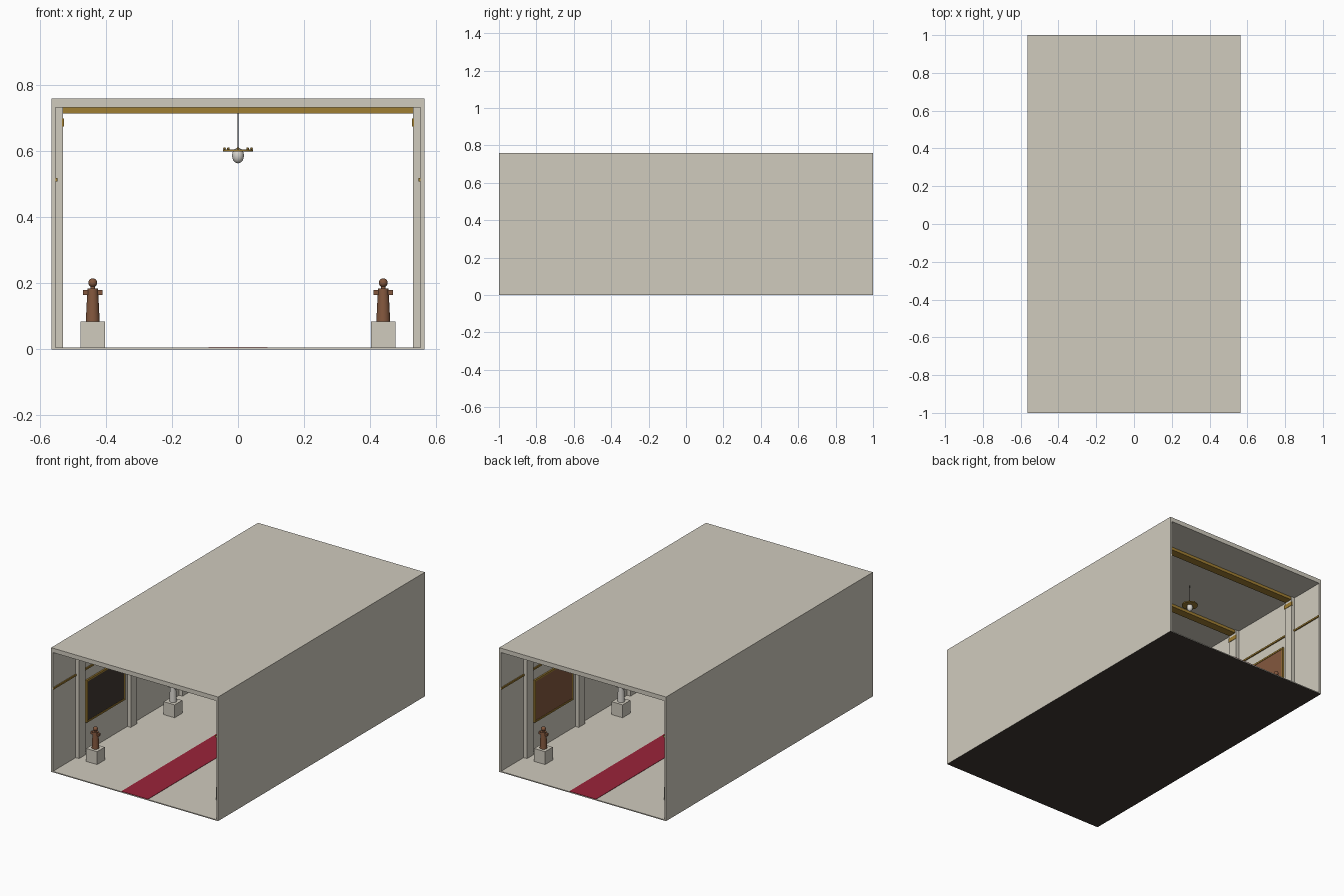
import bpy, bmesh, math
from mathutils import Matrix, Vector

if "Cube" in bpy.data.objects:
    bpy.data.objects.remove(bpy.data.objects["Cube"])


def mat(name, r, g, b):
    m = bpy.data.materials.new(name)
    lin = [(c / 255 / 12.92) if c < 11 else ((c / 255 + 0.055) / 1.055) ** 2.4 for c in (r, g, b)]
    m.diffuse_color = (*lin, 1)
    m.use_nodes = True
    m.node_tree.nodes["Principled BSDF"].inputs["Base Color"].default_value = m.diffuse_color
    return m


STONE = mat("warm_stone", 208, 203, 190)
GOLD = mat("antique_gold", 160, 126, 50)
RED = mat("carpet_red", 154, 35, 57)
BRONZE = mat("bronze_brown", 132, 88, 62)
DARK = mat("dark_umber", 64, 57, 50)
MARBLE = mat("pale_marble", 216, 213, 206)


def finish(bm, name, material, smooth=False):
    me = bpy.data.meshes.new(name)
    bm.to_mesh(me)
    bm.free()
    ob = bpy.data.objects.new(name, me)
    me.materials.append(material)
    bpy.context.collection.objects.link(ob)
    if smooth:
        bpy.ops.object.select_all(action='DESELECT')
        ob.select_set(True)
        bpy.context.view_layer.objects.active = ob
        bpy.ops.object.shade_smooth_by_angle(angle=math.radians(40))
    return ob


def add_box(bm, x0, x1, y0, y1, z0, z1):
    m = Matrix.Translation(((x0 + x1) / 2, (y0 + y1) / 2, (z0 + z1) / 2))
    m = m @ Matrix.Diagonal((abs(x1 - x0), y1 - y0, z1 - z0, 1))
    bmesh.ops.create_cube(bm, size=1, matrix=m)


def box(name, material, *bounds):
    bm = bmesh.new()
    add_box(bm, *bounds)
    return finish(bm, name, material)


def add_cone(bm, x, y, z0, z1, r0, r1, n=20):
    bmesh.ops.create_cone(bm, cap_ends=True, segments=n, radius1=r0, radius2=r1, depth=z1 - z0,
                          matrix=Matrix.Translation((x, y, (z0 + z1) / 2)))


def add_ball(bm, x, y, z, r, sz=1.0, n=16):
    bmesh.ops.create_uvsphere(bm, u_segments=n, v_segments=n // 2 + 2, radius=r,
                              matrix=Matrix.Translation((x, y, z)) @ Matrix.Diagonal((1, 1, sz, 1)))


# Hall shell, open at both ends
W, IN, FLOOR, CEIL, TOP = 0.565, 0.553, 0.006, 0.733, 0.76
floor = box("floor", STONE, -W, W, -1, 1, 0, FLOOR)
floor.data.materials.append(DARK)
for p in floor.data.polygons:
    if p.normal.z < -0.5:  # dark underside
        p.material_index = 1
box("ceiling", STONE, -W, W, -1, 1, CEIL, TOP)
box("carpet", RED, -0.09, 0.09, -1, 1, FLOOR, FLOOR + 0.002)


def painting(s, y, canvas):
    hw, z0, z1, b = 0.185, 0.185, 0.445, 0.01
    bm = bmesh.new()
    xa, xb = s * IN, s * (IN - 0.01)
    add_box(bm, xa, xb, y - hw, y + hw, z0, z0 + b)
    add_box(bm, xa, xb, y - hw, y + hw, z1 - b, z1)
    add_box(bm, xa, xb, y - hw, y - hw + b, z0 + b, z1 - b)
    add_box(bm, xa, xb, y + hw - b, y + hw, z0 + b, z1 - b)
    finish(bm, "picture_frame", GOLD)
    box("canvas", canvas, xa, s * (IN - 0.007), y - hw + b, y + hw - b, z0 + b, z1 - b)


def statue(x, y, material):
    box("plinth", STONE, x - 0.037, x + 0.037, y - 0.037, y + 0.037, FLOOR, 0.085)
    bm = bmesh.new()
    add_cone(bm, x, y, 0.085, 0.185, 0.021, 0.016)   # robe
    add_cone(bm, x, y, 0.185, 0.194, 0.007, 0.006)   # neck
    add_ball(bm, x, y, 0.202, 0.0135)                # head
    add_box(bm, x - 0.029, x + 0.029, y - 0.008, y + 0.008, 0.165, 0.180)  # arms
    finish(bm, "statue", material, True)


for s in (-1, 1):
    box("side_wall", STONE, s * IN, s * W, -1, 1, FLOOR, CEIL)
    box("wall_rail", GOLD, s * 0.546, s * IN, -1, 1, 0.509, 0.519)
    for y in (-0.75, -0.25, 0.25, 0.75):
        box("pilaster", STONE, s * 0.53, s * IN, y - 0.03, y + 0.03, FLOOR, CEIL)
        box("pilaster_cap", GOLD, s * 0.5275, s * 0.533, y - 0.033, y + 0.033, 0.675, 0.70)
    painting(s, -0.5, DARK)
    painting(s, 0.5, BRONZE)
    for y, m in ((-0.75, BRONZE), (0, MARBLE), (0.75, BRONZE)):
        statue(s * 0.44, y, m)

# Ceiling beams joining the pilasters
for y in (-0.75, -0.25, 0.25, 0.75):
    box("ceiling_beam", GOLD, -0.53, 0.53, y - 0.025, y + 0.025, 0.715, CEIL)

# Hanging lamps
for y in (-0.5, 0, 0.5):
    bm = bmesh.new()
    add_cone(bm, 0, y, 0.604, CEIL, 0.002, 0.002, 8)
    finish(bm, "lamp_rod", DARK, True)
    bm = bmesh.new()
    add_cone(bm, 0, y, 0.600, 0.605, 0.046, 0.046, 24)
    for i in range(8):
        a = math.tau * i / 8
        add_ball(bm, 0.041 * math.cos(a), y + 0.041 * math.sin(a), 0.608, 0.004, n=8)
    finish(bm, "lamp_ring", GOLD, True)
    bm = bmesh.new()
    add_ball(bm, 0, y, 0.587, 0.018, 1.3)
    finish(bm, "lamp_globe", MARBLE, True)
